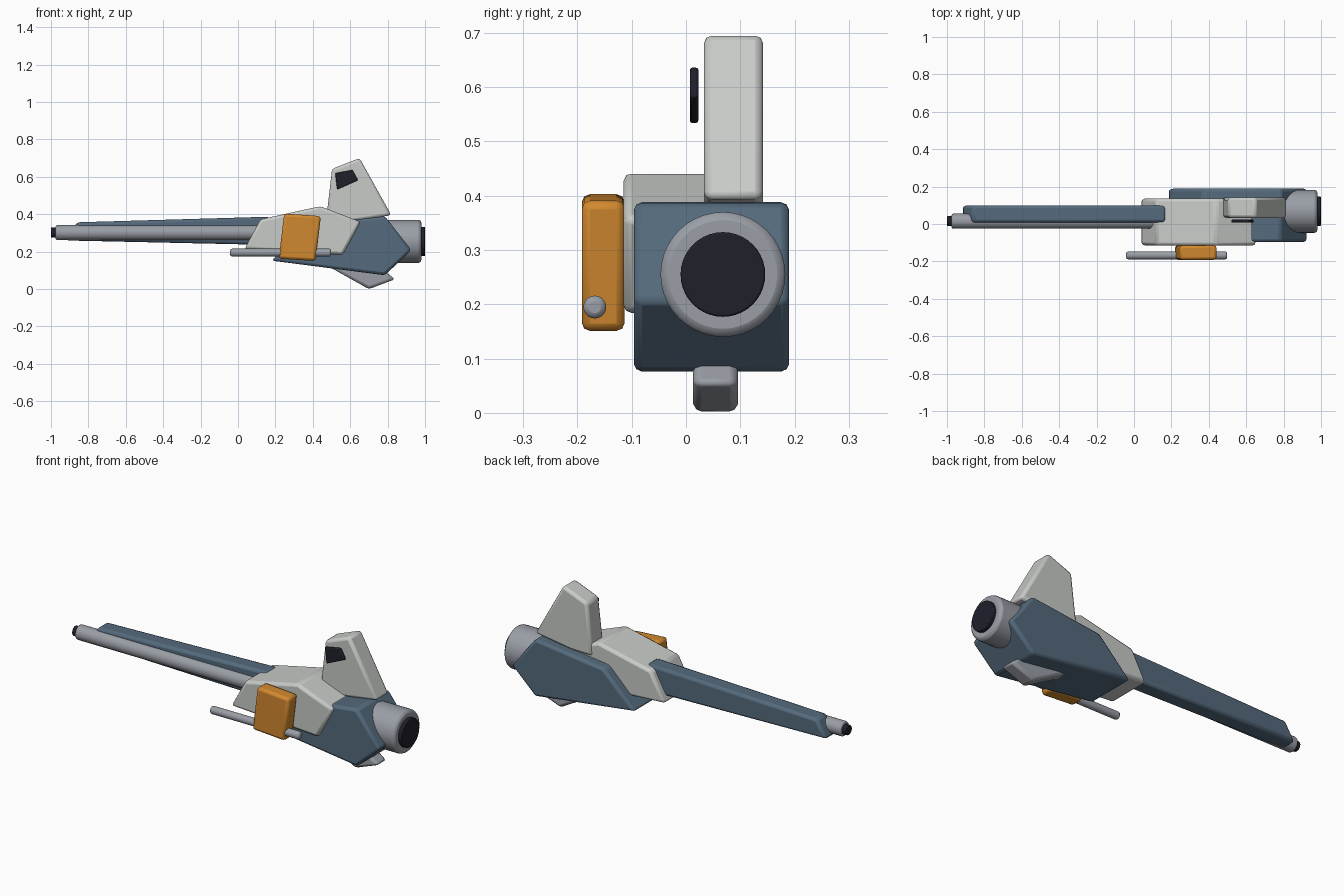
import bpy, bmesh, math

if "Cube" in bpy.data.objects:
    bpy.data.objects.remove(bpy.data.objects["Cube"])


def material(name, rgb):
    m = bpy.data.materials.new(name)
    m.diffuse_color = (*rgb, 1)
    m.use_nodes = True
    m.node_tree.nodes["Principled BSDF"].inputs["Base Color"].default_value = m.diffuse_color
    return m


WHITE = material("pale_grey", (0.58, 0.60, 0.58))
BLUE = material("slate_blue", (0.09, 0.145, 0.205))
ORANGE = material("orange", (0.64, 0.25, 0.028))
STEEL = material("steel_grey", (0.32, 0.34, 0.38))
DARK = material("near_black", (0.014, 0.014, 0.024))


def finish(bm, name, mat, bevel):
    """Turn a bmesh into a bevelled, edge-aware smooth object."""
    bmesh.ops.recalc_face_normals(bm, faces=bm.faces)
    mesh = bpy.data.meshes.new(name)
    bm.to_mesh(mesh)
    bm.free()
    mesh.materials.append(mat)
    ob = bpy.data.objects.new(name, mesh)
    bpy.context.collection.objects.link(ob)
    mod = ob.modifiers.new("bevel", "BEVEL")
    mod.width = bevel
    mod.segments = 2
    mod.limit_method = "ANGLE"
    mod.angle_limit = math.radians(25)
    bpy.ops.object.select_all(action="DESELECT")
    ob.select_set(True)
    bpy.context.view_layer.objects.active = ob
    bpy.ops.object.shade_smooth_by_angle(angle=math.radians(30))
    return ob


def slab(name, mat, profile, y0, y1, bevel=0.015):
    """Side profile in x, z extruded from y0 to y1."""
    bm = bmesh.new()
    face = bm.faces.new([bm.verts.new((x, y0, z)) for x, z in profile])
    ext = bmesh.ops.extrude_face_region(bm, geom=[face])
    for v in ext["geom"]:
        if isinstance(v, bmesh.types.BMVert):
            v.co.y = y1
    return finish(bm, name, mat, bevel)


def tube(name, mat, x0, x1, y, z, r, bevel, sides=32):
    """Solid cylinder lying along x."""
    bm = bmesh.new()
    rings = []
    for x in (x0, x1):
        ring = []
        for i in range(sides):
            a = 2 * math.pi * i / sides
            ring.append(bm.verts.new((x, y + r * math.cos(a), z + r * math.sin(a))))
        bm.faces.new(ring)
        rings.append(ring)
    for i in range(sides):
        j = (i + 1) % sides
        bm.faces.new((rings[0][i], rings[0][j], rings[1][j], rings[1][i]))
    return finish(bm, name, mat, bevel)


# Rear hull and the central housing
slab("rear_hull", BLUE, [(0.18, 0.152), (0.785, 0.074), (0.927, 0.208), (0.785, 0.39),
                         (0.37, 0.34)], -0.096, 0.19)
slab("central_housing", WHITE, [(0.035, 0.215), (0.12, 0.373), (0.44, 0.443), (0.655, 0.36),
                                (0.56, 0.183)], -0.115, 0.136)

# Fin with its dark window plate
slab("fin", WHITE, [(0.47, 0.36), (0.503, 0.643), (0.65, 0.70), (0.82, 0.395),
                    (0.60, 0.36)], 0.033, 0.142)
slab("fin_window", DARK, [(0.52, 0.62), (0.612, 0.637), (0.642, 0.582), (0.53, 0.532)],
     0.007, 0.023, 0.005)

# Long barrel, its muzzle and the shroud alongside
slab("barrel_shroud", BLUE, [(-0.92, 0.26), (-0.86, 0.357), (0.17, 0.387), (0.17, 0.236)],
     0.008, 0.10)
tube("barrel", STEEL, -0.975, 0.15, 0.015, 0.302, 0.04, 0.008)
tube("muzzle", DARK, -1.0, -0.96, 0.015, 0.302, 0.027, 0.004)

# Tail nozzle and dark outlet
tube("tail_nozzle", STEEL, 0.72, 0.98, 0.068, 0.255, 0.115, 0.015, 40)
tube("nozzle_outlet", DARK, 0.95, 1.0, 0.068, 0.255, 0.078, 0.004, 40)

# Lower skid
slab("lower_skid", STEEL, [(0.45, 0.14), (0.70, 0.0), (0.84, 0.053), (0.78, 0.10)],
     0.013, 0.096)

# Side box with a thin rod through it
slab("side_box", ORANGE, [(0.218, 0.163), (0.247, 0.404), (0.443, 0.39), (0.415, 0.15)],
     -0.192, -0.113)
tube("side_rod", STEEL, -0.042, 0.498, -0.168, 0.195, 0.021, 0.01, 24)
